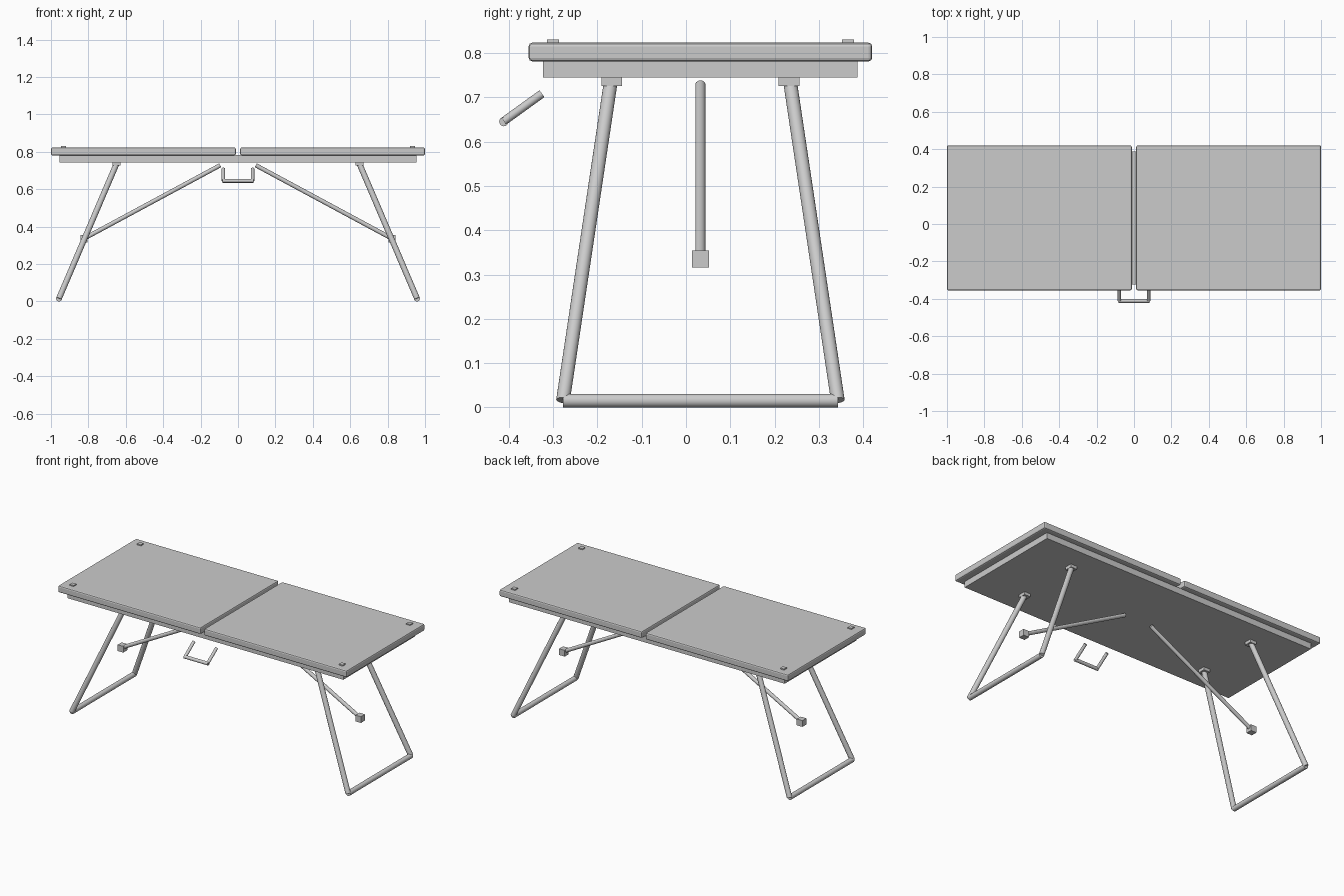
import bpy
from mathutils import Vector

if "Cube" in bpy.data.objects:
    bpy.data.objects.remove(bpy.data.objects["Cube"])

YC = 0.0325  # centre line of the table top


def box(name, x, y, z, bevel=0.0):
    """Box from (min, max) ranges, with optional rounded edges."""
    c = [(r[0] + r[1]) / 2 for r in (x, y, z)]
    bpy.ops.mesh.primitive_cube_add(size=1, location=c)
    ob = bpy.context.object
    ob.name = name
    ob.scale = [r[1] - r[0] for r in (x, y, z)]
    bpy.ops.object.transform_apply(location=False, rotation=False, scale=True)
    if bevel:
        m = ob.modifiers.new("edge", 'BEVEL')
        m.width = bevel
        m.segments = 2
    return ob


def block(name, c, s):
    return box(name, *[(c[i] - s[i] / 2, c[i] + s[i] / 2) for i in range(3)])


def tube(name, a, b, r, sides=20):
    """Capped round tube between two points."""
    a, b = Vector(a), Vector(b)
    d = b - a
    bpy.ops.mesh.primitive_cylinder_add(vertices=sides, radius=r, depth=d.length,
                                        location=(a + b) / 2)
    ob = bpy.context.object
    ob.name = name
    ob.rotation_euler = d.to_track_quat('Z', 'Y').to_euler()
    bpy.ops.object.shade_smooth_by_angle()
    return ob


# Under-frame joining both halves
box("under_frame", (-0.955, 0.955), (YC - 0.355, YC + 0.355), (0.744, 0.783))

for sx, side in ((-1, "left"), (1, "right")):
    # Table top half
    box(f"{side}_top_panel", sorted((sx * 0.012, sx * 1.0)),
        (YC - 0.3875, YC + 0.3875), (0.781, 0.823), bevel=0.008)

    for sy, end in ((-1, "front"), (1, "back")):
        # Corner stud, leg bracket and splayed leg
        block(f"{side}_{end}_stud", (sx * 0.932, YC + sy * 0.333, 0.825), (0.027, 0.027, 0.01))
        block(f"{side}_{end}_bracket", (sx * 0.649, YC + sy * 0.2, 0.735), (0.044, 0.047, 0.019))
        tube(f"{side}_{end}_leg", (sx * 0.649, YC + sy * 0.202, 0.737),
             (sx * 0.957, YC + sy * 0.31, 0.016), 0.0155)

    # Foot bar between the legs
    tube(f"{side}_foot_bar", (sx * 0.957, YC - 0.31, 0.0155),
         (sx * 0.957, YC + 0.31, 0.0155), 0.0155)

    # Diagonal brace with end block
    tube(f"{side}_brace", (sx * 0.095, YC, 0.728), (sx * 0.825, YC, 0.335), 0.0115)
    block(f"{side}_brace_block", (sx * 0.823, YC, 0.335), (0.039, 0.039, 0.039))

    # Carry handle arm
    tube(f"{side}_handle_arm", (sx * 0.078, -0.325, 0.708), (sx * 0.078, -0.411, 0.646), 0.0095, 16)

# Carry handle grip
tube("handle_grip", (-0.083, -0.411, 0.645), (0.083, -0.411, 0.645), 0.0105, 16)
